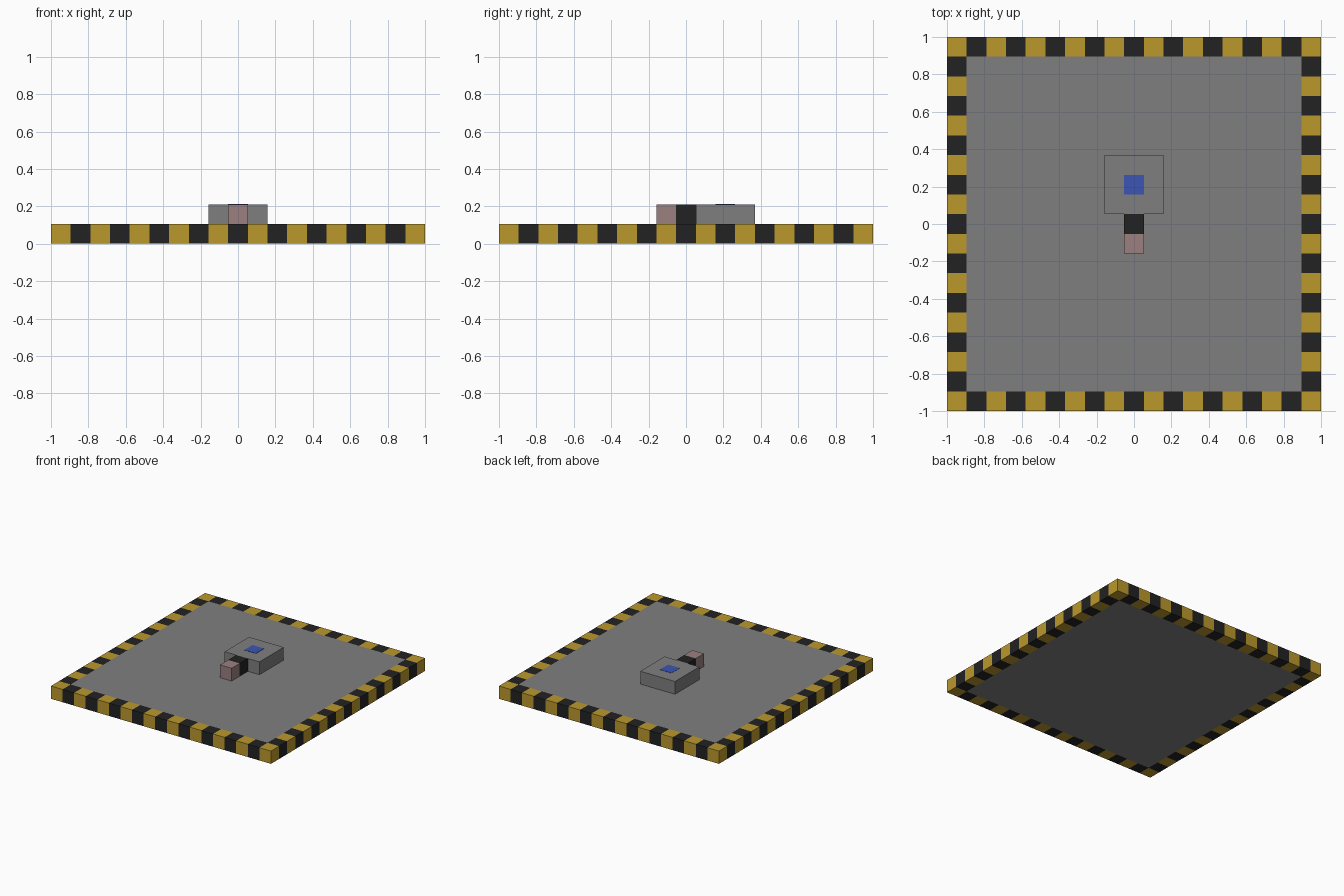
import bpy
import bmesh

default = bpy.data.objects.get("Cube")
if default:
    bpy.data.objects.remove(default, do_unlink=True)

TILES = 19
U = 2 / TILES  # side of one tile, also the slab thickness


def to_linear(c):
    c /= 255
    return c / 12.92 if c <= 0.04045 else ((c + 0.055) / 1.055) ** 2.4


def material(name, *rgb):
    mat = bpy.data.materials.new(name)
    color = [to_linear(c) for c in rgb] + [1]
    mat.use_nodes = True
    mat.diffuse_color = color
    bsdf = next(n for n in mat.node_tree.nodes if n.type == "BSDF_PRINCIPLED")
    bsdf.inputs["Base Color"].default_value = color
    return mat


def add_object(name, bm, *mats):
    bmesh.ops.recalc_face_normals(bm, faces=bm.faces)
    mesh = bpy.data.meshes.new(name)
    bm.to_mesh(mesh)
    bm.free()
    for mat in mats:
        mesh.materials.append(mat)
    obj = bpy.data.objects.new(name, mesh)
    bpy.context.collection.objects.link(obj)
    return obj


def box(name, mat, size, center):
    """Box with size and center given in tiles."""
    bm = bmesh.new()
    bmesh.ops.create_cube(bm, size=1)
    for v in bm.verts:
        v.co = [(v.co[i] * size[i] + center[i]) * U for i in range(3)]
    return add_object(name, bm, mat)


yellow = material("hazard yellow", 187, 152, 44)
black = material("dark grey", 34, 34, 34)
grey = material("mid grey", 127, 127, 127)
pink = material("dusty pink", 155, 128, 128)
blue = material("blue", 60, 85, 180)

# Striped border: ring of tiles, extruded and coloured alternately
bm = bmesh.new()
bmesh.ops.create_grid(bm, x_segments=TILES, y_segments=TILES, size=1)
inner = [f for f in bm.faces
         if max(abs(c) for c in f.calc_center_median()) < 1 - U]
bmesh.ops.delete(bm, geom=inner, context="FACES")
ring = bmesh.ops.extrude_face_region(bm, geom=bm.faces[:], use_keep_orig=True)
for item in ring["geom"]:
    if isinstance(item, bmesh.types.BMVert):
        item.co.z += U
for f in bm.faces:
    c = f.calc_center_median()
    col, row = (min(int((v + 1) / U), TILES - 1) for v in c.xy)
    f.material_index = (col + row) % 2
add_object("striped_border", bm, yellow, black)

# Floor slab, flush with the border
box("floor_slab", grey, (TILES - 2, TILES - 2, 1), (0, 0, 0.5))

# Small machine on the floor: body, neck and tip
box("body", grey, (3, 3, 1), (0, 2, 1.5))
box("neck", black, (1, 1, 1), (0, 0, 1.5))
box("tip", pink, (1, 1, 1), (0, -1, 1.5))

# Blue panel on top of the body
box("top_panel", blue, (1, 1, 0.03), (0, 2, 2.005))
